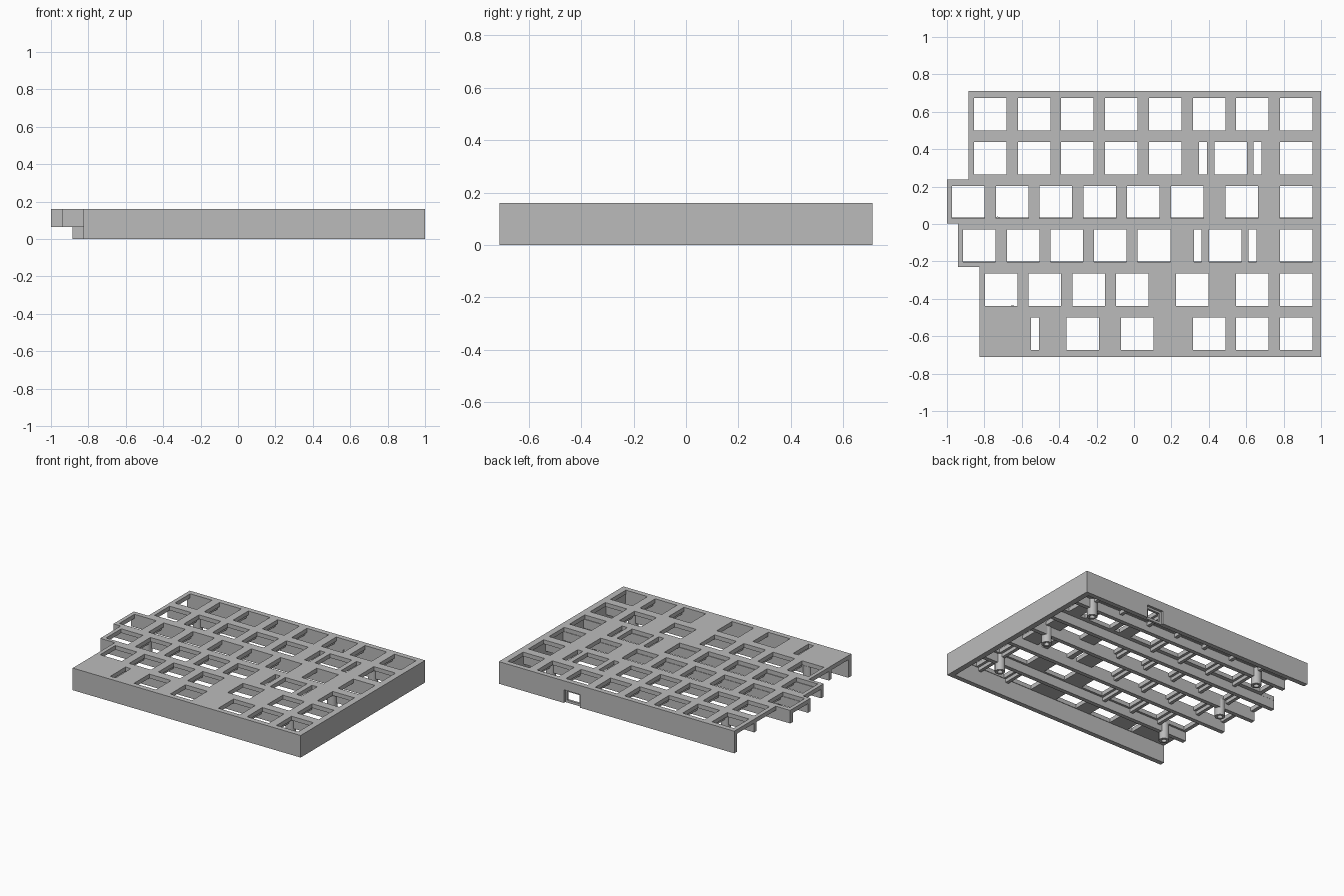
import bpy, bmesh, math
from mathutils import Matrix, Vector

cube = bpy.data.objects.get("Cube")
if cube:
    bpy.data.objects.remove(cube, do_unlink=True)

grey = bpy.data.materials.new("mid grey")
grey.use_nodes = True
colour = (0.5, 0.5, 0.5, 1)
grey.diffuse_color = colour
grey.node_tree.nodes["Principled BSDF"].inputs["Base Color"].default_value = colour

PITCH, KEY, SLOT, TOP, UNDER = 0.235, 0.174, 0.042, 0.16, 0.13
BACK = 0.712


def finish(bm, name):
    bmesh.ops.recalc_face_normals(bm, faces=bm.faces)
    mesh = bpy.data.meshes.new(name)
    bm.to_mesh(mesh)
    bm.free()
    mesh.materials.append(grey)
    obj = bpy.data.objects.new(name, mesh)
    bpy.context.collection.objects.link(obj)
    return obj


def add_box(bm, x0, x1, y0, y1, z0, z1):
    size = Matrix.Diagonal((x1 - x0, y1 - y0, z1 - z0, 1))
    middle = Vector((x0 + x1, y0 + y1, z0 + z1)) / 2
    bmesh.ops.create_cube(bm, size=1, matrix=Matrix.Translation(middle) @ size)


def prism(name, outline, z0, z1):
    bm = bmesh.new()
    face = bm.faces.new([bm.verts.new((x, y, z0)) for x, y in outline])
    up = bmesh.ops.extrude_face_region(bm, geom=[face])["geom"]
    bmesh.ops.translate(bm, vec=(0, 0, z1 - z0),
                        verts=[v for v in up if isinstance(v, bmesh.types.BMVert)])
    return finish(bm, name)


def cut(obj, cutter_bm):
    cutter = finish(cutter_bm, "cutter")
    cutter.hide_render = True
    mod = obj.modifiers.new("cut", "BOOLEAN")
    mod.operation, mod.solver, mod.object = "DIFFERENCE", "EXACT", cutter
    bpy.context.view_layer.objects.active = obj
    bpy.ops.object.modifier_apply(modifier=mod.name)
    bpy.data.objects.remove(cutter, do_unlink=True)


# Rows from back to front: left edges of key openings, then of stabiliser slots
rows = [
    ([-.855, -.62, -.39, -.155, .08, .315, .545, .78], []),
    ([-.855, -.62, -.39, -.155, .08, .43, .78], [.348, .64]),
    ([-.972, -.738, -.505, -.27, -.037, .197, .488, .78], []),
    ([-.914, -.68, -.447, -.213, .02, .4, .78], [.32, .613]),
    ([-.797, -.563, -.33, -.096, .225, .545, .78], []),
    ([-.36, -.07, .315, .545, .78], [-.55]),
]

# Top plate with a staggered open edge
plate = prism("top_plate", [
    (1, -BACK), (1, BACK), (-.885, BACK), (-.885, .237), (-1, .237), (-1, .004),
    (-.942, .004), (-.942, -.23), (-.825, -.23), (-.825, -BACK)], UNDER, TOP)
holes = bmesh.new()
for i, (keys, slots) in enumerate(rows):
    y = PITCH * (2.5 - i)
    for x in keys:
        add_box(holes, x, x + KEY, y - KEY / 2, y + KEY / 2, 0.1, 0.2)
    for x in slots:
        add_box(holes, x, x + SLOT, y - KEY / 2, y + KEY / 2, 0.1, 0.2)
cut(plate, holes)

# Outer walls on three sides
wall = prism("outer_wall", [
    (1, -BACK), (1, BACK), (-.885, BACK), (-.885, .678), (.96, .678),
    (.96, -.678), (-.825, -.678), (-.825, -BACK)], 0, UNDER)

# Cable port: shallow outer recess and a smaller through opening
recess = bmesh.new()
add_box(recess, .35, .48, .695, .8, -.1, .095)
cut(wall, recess)
port = bmesh.new()
add_box(port, .365, .465, .6, .8, .018, .08)
cut(wall, port)

# Long ribs between the rows
ribs = bmesh.new()
for y, left in ((.47, -.885), (.221, -1), (.019, -1), (-.215, -.942), (-.47, -.825)):
    add_box(ribs, left, .965, y - .015, y + .015, .065, UNDER)
finish(ribs, "long_ribs")

# Short ribs between neighbouring key openings
cross = bmesh.new()
for i, (keys, slots) in enumerate(rows):
    y = PITCH * (2.5 - i)
    for a, b in zip(keys, keys[1:]):
        if b - a < 0.25:
            x = (a + KEY + b) / 2
            add_box(cross, x - .012, x + .012, y - .11, y + .11, .105, UNDER)
finish(cross, "cross_ribs")

# Hollow screw posts
posts = [(.752, .47), (.752, .005), (.752, -.47), (-.65, .47), (-.73, .005), (-.65, -.47)]
for x, y in posts:
    bm = bmesh.new()
    bmesh.ops.create_cone(bm, cap_ends=True, segments=24, radius1=.034, radius2=.034,
                          depth=.12, matrix=Matrix.Translation((x, y, .07)))
    post = finish(bm, "screw_post")
    bore = bmesh.new()
    bmesh.ops.create_cone(bore, cap_ends=True, segments=24, radius1=.018, radius2=.018,
                          depth=.1, matrix=Matrix.Translation((x, y, .03)))
    cut(post, bore)
    bpy.ops.object.select_all(action="DESELECT")
    post.select_set(True)
    bpy.context.view_layer.objects.active = post
    bpy.ops.object.shade_smooth_by_angle(angle=math.radians(30))
